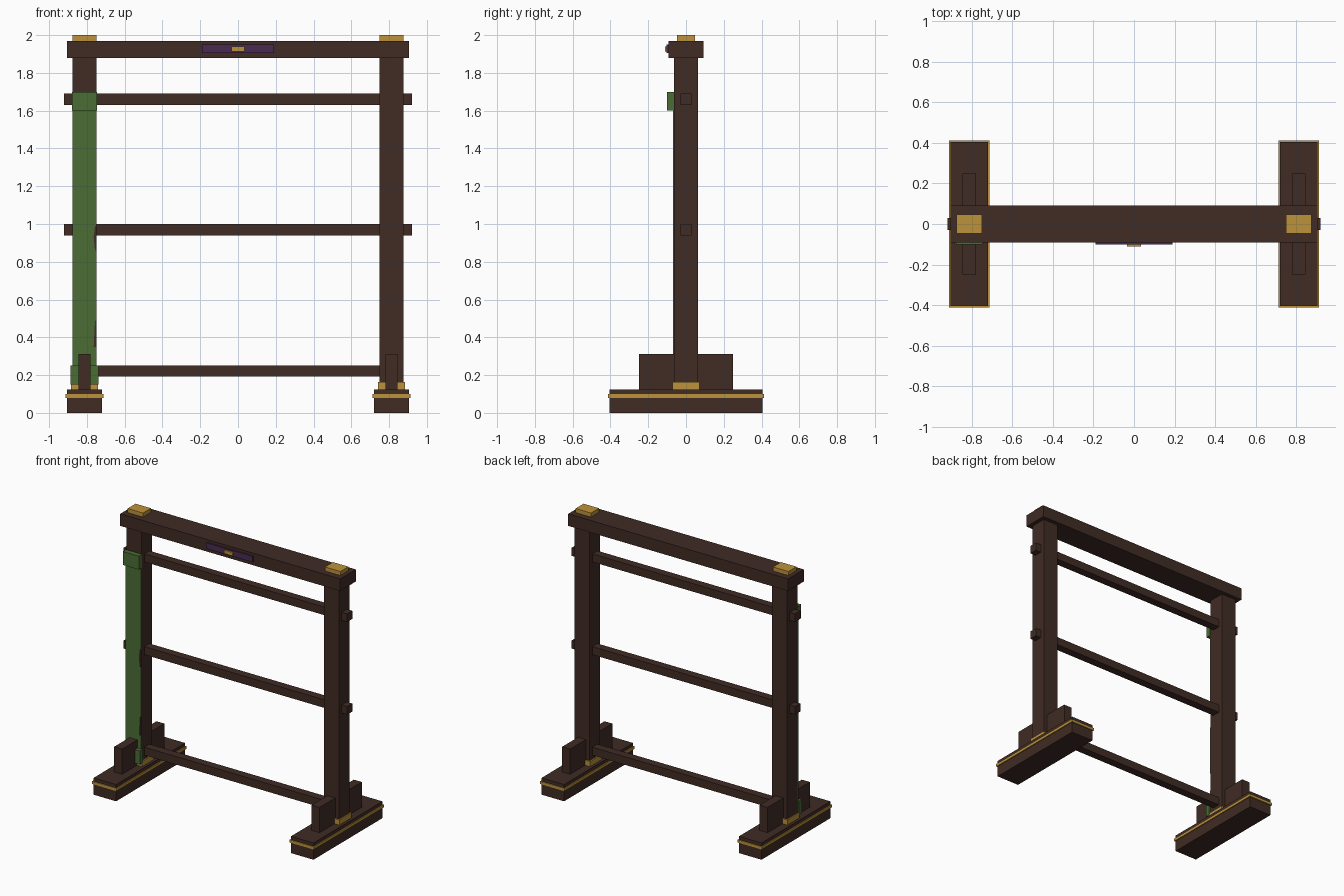
import bpy
import bmesh

cube = bpy.data.objects.get("Cube")
if cube:
    bpy.data.objects.remove(cube, do_unlink=True)


def material(name, rgb):
    mat = bpy.data.materials.new(name)
    mat.use_nodes = True
    mat.diffuse_color = (*rgb, 1)
    bsdf = next(n for n in mat.node_tree.nodes if n.type == 'BSDF_PRINCIPLED')
    bsdf.inputs["Base Color"].default_value = (*rgb, 1)
    bsdf.inputs["Roughness"].default_value = 0.8
    return mat


WOOD = material("dark_wood", (0.052, 0.025, 0.018))
GOLD = material("gold", (0.51, 0.29, 0.043))
GREEN = material("green_cloth", (0.07, 0.15, 0.035))
PURPLE = material("purple", (0.065, 0.023, 0.085))


def finish(name, bm, mat):
    bmesh.ops.recalc_face_normals(bm, faces=bm.faces)
    mesh = bpy.data.meshes.new(name)
    bm.to_mesh(mesh)
    bm.free()
    mesh.materials.append(mat)
    obj = bpy.data.objects.new(name, mesh)
    bpy.context.collection.objects.link(obj)
    return obj


def box(name, mat, x, y, z):
    """Box between the given (low, high) limits on each axis."""
    bm = bmesh.new()
    bmesh.ops.create_cube(bm, size=1)
    for v in bm.verts:
        for axis, (low, high) in enumerate((x, y, z)):
            v.co[axis] = high if v.co[axis] > 0 else low
    return finish(name, bm, mat)


def plate(name, mat, outline, y_back, y_front):
    """Upright plate with an (x, z) outline, extruded toward the front."""
    bm = bmesh.new()
    face = bm.faces.new([bm.verts.new((x, y_back, z)) for x, z in outline])
    extruded = bmesh.ops.extrude_face_region(bm, geom=[face])["geom"]
    for v in extruded:
        if isinstance(v, bmesh.types.BMVert):
            v.co.y = y_front
    return finish(name, bm, mat)


def around(centre, half):
    return (centre - half, centre + half)


# Two uprights with feet, braces and gold fittings
for side, s in (("left", 1), ("right", -1)):
    cx = 0.8125 * s
    box(side + "_foot", WOOD, around(cx, 0.0925), around(0, 0.405), (0, 0.125))
    box(side + "_foot_trim", GOLD, around(cx, 0.1), around(0, 0.412), (0.08, 0.1))
    box(side + "_post", WOOD, around(cx, 0.0625), around(0, 0.0625), (0.12, 1.89))
    box(side + "_post_collar", GOLD, around(cx, 0.072), around(0, 0.072), (0.125, 0.163))
    for end, e in (("front", -1), ("back", 1)):
        box(f"{side}_{end}_brace", WOOD, around(cx, 0.0325),
            sorted((0.055 * e, 0.248 * e)), (0.12, 0.313))
    box(side + "_cap", GOLD, around(cx, 0.0635), around(0, 0.047), (1.965, 2.0))

# Beam and cross rails
box("top_beam", WOOD, around(0, 0.905), around(0, 0.092), (1.88, 1.97))
for name, half, z in (("upper_rail", 0.92, 1.66), ("middle_rail", 0.92, 0.97),
                      ("lower_rail", 0.76, 0.222)):
    box(name, WOOD, around(0, half), around(0, 0.03), around(z, 0.03))

# Plaque on the front of the beam
box("beam_plaque", PURPLE, around(0, 0.19), (-0.102, -0.09), around(1.928, 0.022))
box("plaque_badge", GOLD, around(0, 0.035), (-0.112, -0.1), around(1.927, 0.013))

# Cloth strip with a frayed inner edge, held by folds at both ends
edge, tear = -0.75, -0.764
outline = [(-0.876, 0.15), (edge, 0.15), (edge, 0.35), (tear, 0.35),
           (-0.757, 0.49), (edge, 0.49), (edge, 0.86), (-0.757, 0.86),
           (tear, 0.93), (-0.757, 0.99), (edge, 0.99), (edge, 1.69), (-0.876, 1.69)]
plate("cloth_strip", GREEN, outline, -0.061, -0.069)
box("cloth_top_fold", GREEN, around(-0.8125, 0.066), (-0.1, -0.063), (1.6, 1.7))
box("cloth_bottom_fold", GREEN, around(-0.8125, 0.073), (-0.098, -0.063), (0.15, 0.252))
